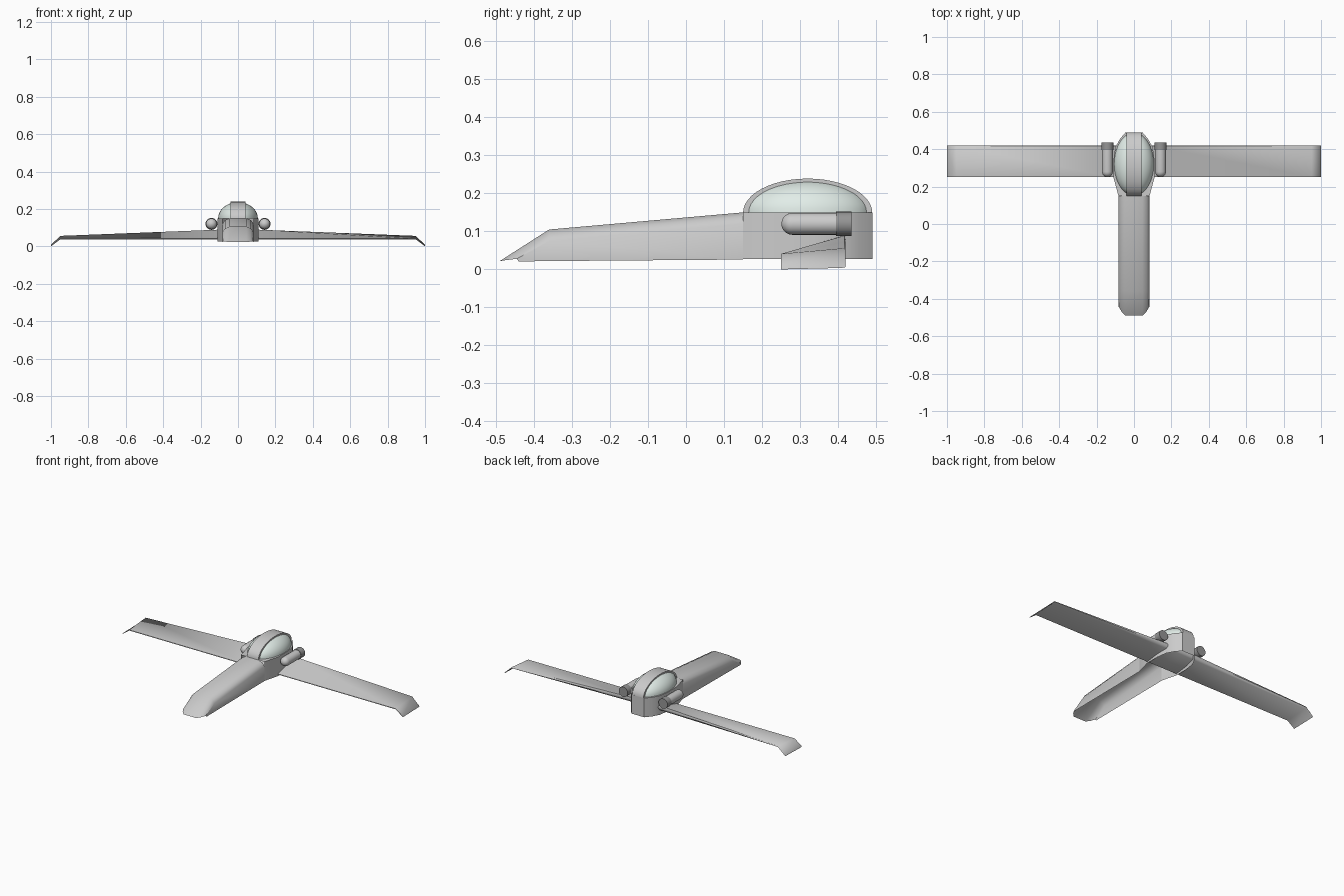
import bpy, bmesh, math
from mathutils import Matrix, Vector

if "Cube" in bpy.data.objects:
    bpy.data.objects.remove(bpy.data.objects["Cube"])


def material(name, color):
    m = bpy.data.materials.new(name)
    m.diffuse_color = color
    m.use_nodes = True
    m.node_tree.nodes["Principled BSDF"].inputs["Base Color"].default_value = m.diffuse_color
    return m


glass = material("pale_glass", (0.76, 0.85, 0.81, 1))
dark = material("dark_metal", (0.3, 0.3, 0.3, 1))


def finish(bm, name, mat=None, angle=40):
    bmesh.ops.recalc_face_normals(bm, faces=bm.faces)
    me = bpy.data.meshes.new(name)
    bm.to_mesh(me)
    bm.free()
    ob = bpy.data.objects.new(name, me)
    bpy.context.collection.objects.link(ob)
    if mat:
        me.materials.append(mat)
    bpy.ops.object.select_all(action='DESELECT')
    ob.select_set(True)
    bpy.context.view_layer.objects.active = ob
    bpy.ops.object.shade_smooth_by_angle(angle=math.radians(angle))
    return ob


def loft(name, rings, closed=False, caps=False, mat=None, angle=40):
    bm = bmesh.new()
    vs = [[bm.verts.new(p) for p in r] for r in rings]
    n = len(rings[0])
    for a, b in zip(vs, vs[1:]):
        for i in range(n if closed else n - 1):
            j = (i + 1) % n
            bm.faces.new((a[i], a[j], b[j], b[i]))
    if caps:
        bm.faces.new(vs[0])
        bm.faces.new(vs[-1])
    return finish(bm, name, mat, angle)


def mirrored(half):
    return half + [(-x, y, z) for x, y, z in reversed(half)]


# Hull: vertical shell, closed on top and open underneath
plan = [(0.045, 0.49), (0.075, 0.455), (0.1, 0.41), (0.11, 0.34),
        (0.11, 0.25), (0.083, 0.15)]
outline = mirrored([(x, y, 0) for x, y in plan])
hull = [[(x, y, z) for x, y, _ in outline] for z in (0.027, 0.15)]
bm = bmesh.new()
low, high = [[bm.verts.new(p) for p in r] for r in hull]
for i in range(len(low)):
    if i == len(plan) - 1:
        continue  # opens into the boom
    j = (i + 1) % len(low)
    bm.faces.new((low[i], low[j], high[j], high[i]))
bm.faces.new(high)
finish(bm, "hull_shell")


# Boom with rounded top and slanted tail, open underneath
def boom_ring(y, top, bottom):
    return mirrored([(0.083, y, bottom), (0.083, y, top - 0.03),
                     (0.07, y, top - 0.01), (0.045, y, top)])


tail = mirrored([(0.083, -0.44, 0.021), (0.08, -0.445, 0.028),
                 (0.065, -0.47, 0.025), (0.045, -0.49, 0.022)])
loft("tail_boom", [boom_ring(0.15, 0.15, 0.026),
                   boom_ring(-0.36, 0.105, 0.022), tail])

# Glass canopy: half ellipsoid
bm = bmesh.new()
bmesh.ops.create_uvsphere(bm, u_segments=40, v_segments=24, radius=1)
bmesh.ops.bisect_plane(bm, geom=bm.verts[:] + bm.edges[:] + bm.faces[:],
                       plane_co=(0, 0, 0), plane_no=(0, 0, 1), clear_inner=True)
for v in bm.verts:
    v.co = Vector((v.co.x * 0.106, 0.32 + v.co.y * 0.168, 0.15 + v.co.z * 0.086))
finish(bm, "canopy_glass", glass)

# Central canopy frame: arched band over the glass
arc = [(0.32 + 0.17 * math.cos(math.pi * i / 24),
        0.149 + 0.09 * math.sin(math.pi * i / 24)) for i in range(25)]
loft("canopy_frame", [[(x, y, z) for y, z in arc] for x in (-0.04, 0.04)],
     closed=True, caps=True)

# Wing: one tapered wedge through the hull with drooped tips
# half-span station: x, trailing z, leading bottom z, leading top z
stations = [(0, 0.037, 0.06, 0.092), (0.11, 0.037, 0.058, 0.089),
            (0.95, 0.037, 0.045, 0.056), (1.0, 0.0, 0.004, 0.008)]


def wing_ring(s, side):
    x, t, lo, hi = s
    return [(side * x, 0.25, t), (side * x, 0.41, lo),
            (side * x, 0.42, (lo + hi) / 2), (side * x, 0.417, hi),
            (side * x, 0.25, t + 0.004)]


rings = [wing_ring(s, -1) for s in reversed(stations)]
rings += [wing_ring(s, 1) for s in stations[1:]]
loft("wing", rings, closed=True, caps=True, angle=50)

# Engine pods: lathed capsule with a wider dark collar
def lathe(name, profile, cx, cz, mat=None):
    n = 24
    rings = [[(cx + r * math.cos(2 * math.pi * i / n), y,
               cz + r * math.sin(2 * math.pi * i / n)) for i in range(n)]
             for y, r in profile]
    return loft(name, rings, closed=True, caps=True, mat=mat)


nose = [(0.28 - 0.029 * math.cos(a), max(0.029 * math.sin(a), 0.001))
        for a in [math.pi / 2 * k / 6 for k in range(7)]]
for side, label in ((-1, "left"), (1, "right")):
    lathe(label + "_pod", nose + [(0.4, 0.029)], side * 0.142, 0.12)
    lathe(label + "_pod_collar", [(0.395, 0.032), (0.436, 0.032)],
          side * 0.142, 0.12, dark)
